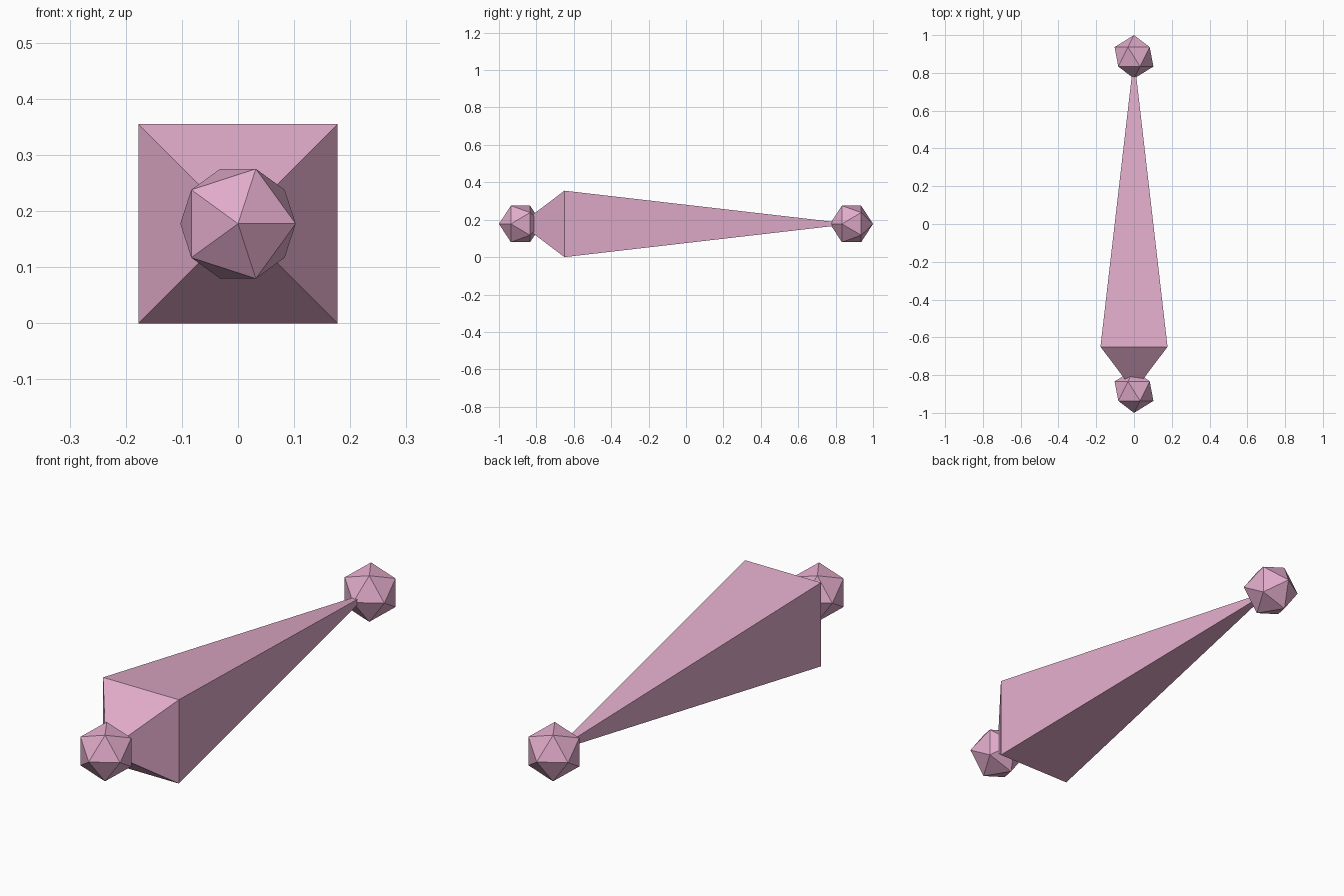
import bpy, bmesh
from math import pi
from mathutils import Matrix, Vector

if "Cube" in bpy.data.objects:
    bpy.data.objects.remove(bpy.data.objects["Cube"])

END_Y = 0.885      # joint centres
WAIST_Y = -0.65    # widest section of the shaft
HALF = 0.1775      # half width at the waist, also height of the axis
JOINT_R = 0.115

pink = bpy.data.materials.new("pink")
pink.diffuse_color = (0.753, 0.407, 0.591, 1)
pink.use_nodes = True
pink.node_tree.nodes["Principled BSDF"].inputs["Base Color"].default_value = pink.diffuse_color


def make_object(name, bm):
    bmesh.ops.recalc_face_normals(bm, faces=bm.faces)
    mesh = bpy.data.meshes.new(name)
    bm.to_mesh(mesh)
    bm.free()
    mesh.materials.append(pink)
    obj = bpy.data.objects.new(name, mesh)
    bpy.context.collection.objects.link(obj)
    return obj


# Shaft: stretched octahedron, square waist with a point at each end
bm = bmesh.new()
waist = [bm.verts.new((x * HALF, WAIST_Y, HALF + z * HALF))
         for x, z in ((-1, -1), (1, -1), (1, 1), (-1, 1))]
for y in (-END_Y, END_Y):
    tip = bm.verts.new((0, y, HALF))
    for i in range(4):
        bm.faces.new((waist[i], waist[(i + 1) % 4], tip))
make_object("shaft", bm)

# Joints: icosahedra with a corner pointing along the shaft
for name, y in (("front_joint", -END_Y), ("back_joint", END_Y)):
    bm = bmesh.new()
    place = Matrix.Translation(Vector((0, y, HALF))) @ Matrix.Rotation(pi / 2, 4, 'X')
    bmesh.ops.create_icosphere(bm, subdivisions=1, radius=JOINT_R, matrix=place)
    make_object(name, bm)
